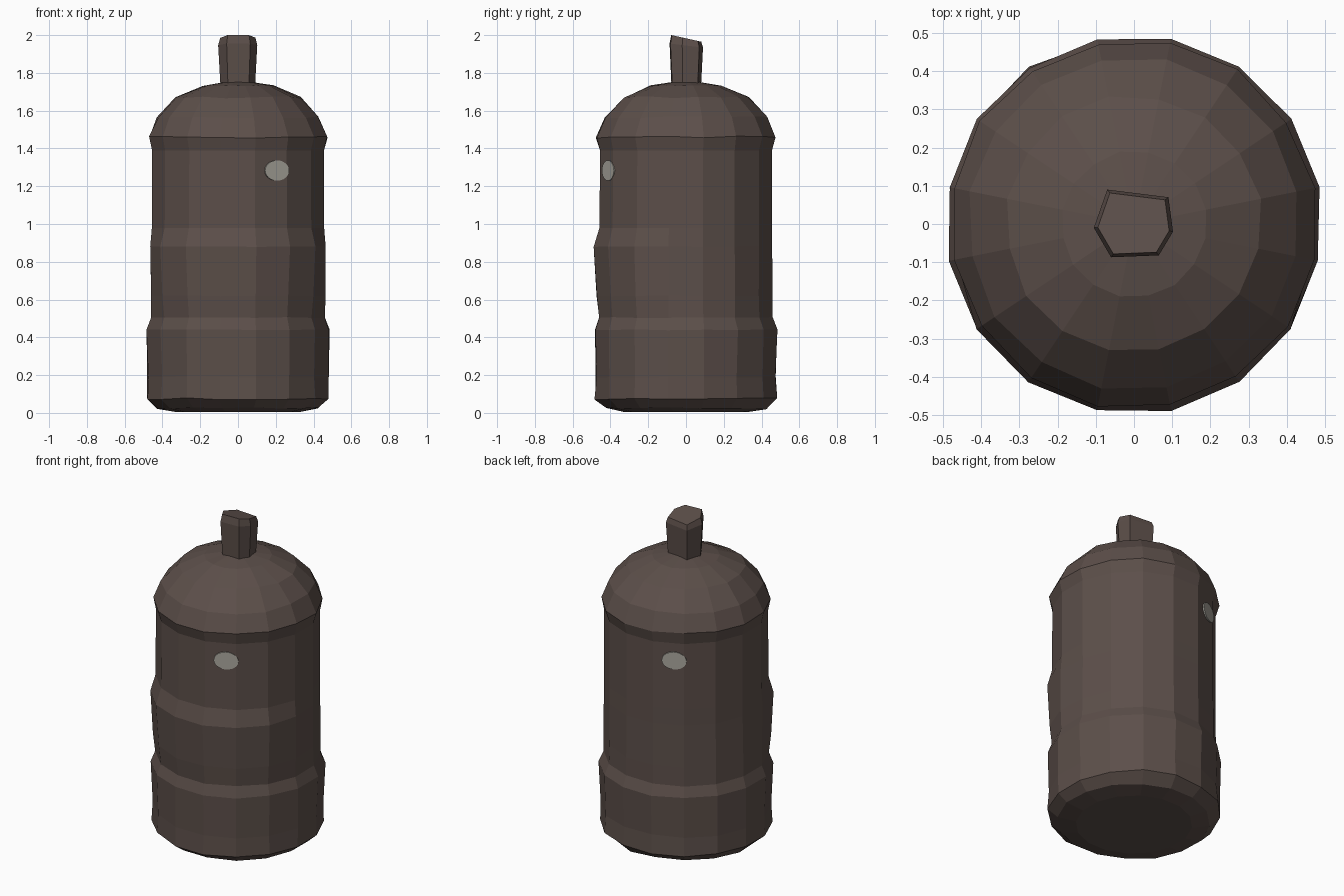
import bpy, bmesh, math, random
from mathutils import Vector, Matrix

if "Cube" in bpy.data.objects:
    bpy.data.objects.remove(bpy.data.objects["Cube"])

random.seed(4)


def material(name, rgb):
    m = bpy.data.materials.new(name)
    m.diffuse_color = (*rgb, 1)
    m.use_nodes = True
    m.node_tree.nodes["Principled BSDF"].inputs["Base Color"].default_value = m.diffuse_color
    return m


brown = material("dark brown", (0.107, 0.078, 0.068))
grey = material("warm grey", (0.40, 0.385, 0.34))


def add_object(name, bm, mat):
    bmesh.ops.recalc_face_normals(bm, faces=bm.faces)
    me = bpy.data.meshes.new(name)
    bm.to_mesh(me)
    bm.free()
    me.materials.append(mat)
    ob = bpy.data.objects.new(name, me)
    bpy.context.collection.objects.link(ob)
    return ob


def loft(name, rings, mat):
    """Skin a list of rings of points and cap both ends."""
    bm = bmesh.new()
    loops = [[bm.verts.new(p) for p in ring] for ring in rings]
    n = len(loops[0])
    for a, b in zip(loops, loops[1:]):
        for i in range(n):
            j = (i + 1) % n
            bm.faces.new((a[i], a[j], b[j], b[i]))
    bm.faces.new(loops[0])
    bm.faces.new(loops[-1])
    return add_object(name, bm, mat)


# body: lathe profile (radius, height, front bulge, roughness)
SIDES = 16
profile = [
    (0.33, 0.004, 0, 0.0), (0.43, 0.025, 0, 0.006), (0.49, 0.075, 0, 0.005),
    (0.486, 0.19, 0, 0.004), (0.492, 0.44, 0, 0.003), (0.467, 0.505, 0, 0.002),
    (0.466, 0.62, 0.015, 0.003), (0.464, 0.88, 0.033, 0.002),
    (0.464, 0.98, 0.003, 0.0), (0.464, 1.39, 0, 0.0), (0.482, 1.46, 0, 0.005),
    (0.435, 1.565, 0, 0.005), (0.335, 1.67, 0, 0.005), (0.19, 1.732, 0, 0.003),
    (0.07, 1.752, 0, 0.0),
]
rings = []
for r, z, bulge, rough in profile:
    ring = []
    for i in range(SIDES):
        a = 2 * math.pi * (i + 0.5) / SIDES
        rr = r + bulge * min(1, max(0, 1.6 * math.cos(a))) + random.uniform(-rough, rough)
        zz = z + random.uniform(-rough, rough)
        ring.append((rr * math.sin(a), -rr * math.cos(a), zz))
    rings.append(ring)
loft("body", rings, brown)

# top knob: uneven six-sided peg with a sloping top
outline = [(-0.105, -0.01), (-0.07, 0.09), (0.09, 0.07), (0.102, -0.02),
           (0.065, -0.082), (-0.06, -0.087)]
levels = [(0.88, 1.72, 0), (1.0, 1.945, 0.12), (0.9, 1.983, 0.2)]
loft("knob", [[(x * s, y * s, z - y * tilt) for x, y in outline]
              for s, z, tilt in levels], brown)

# oval spots: one at the front, one directly opposite
for name, az in (("front_spot", 26.6), ("back_spot", 206.6)):
    a = math.radians(az)
    turn = Matrix.Rotation(a, 4, 'Z')
    pts = [[turn @ Vector((0.071 * math.cos(t), -d, 1.283 + 0.054 * math.sin(t)))
            for t in (2 * math.pi * k / 24 for k in range(24))]
           for d in (0.455, 0.463)]
    loft(name, pts, grey)
